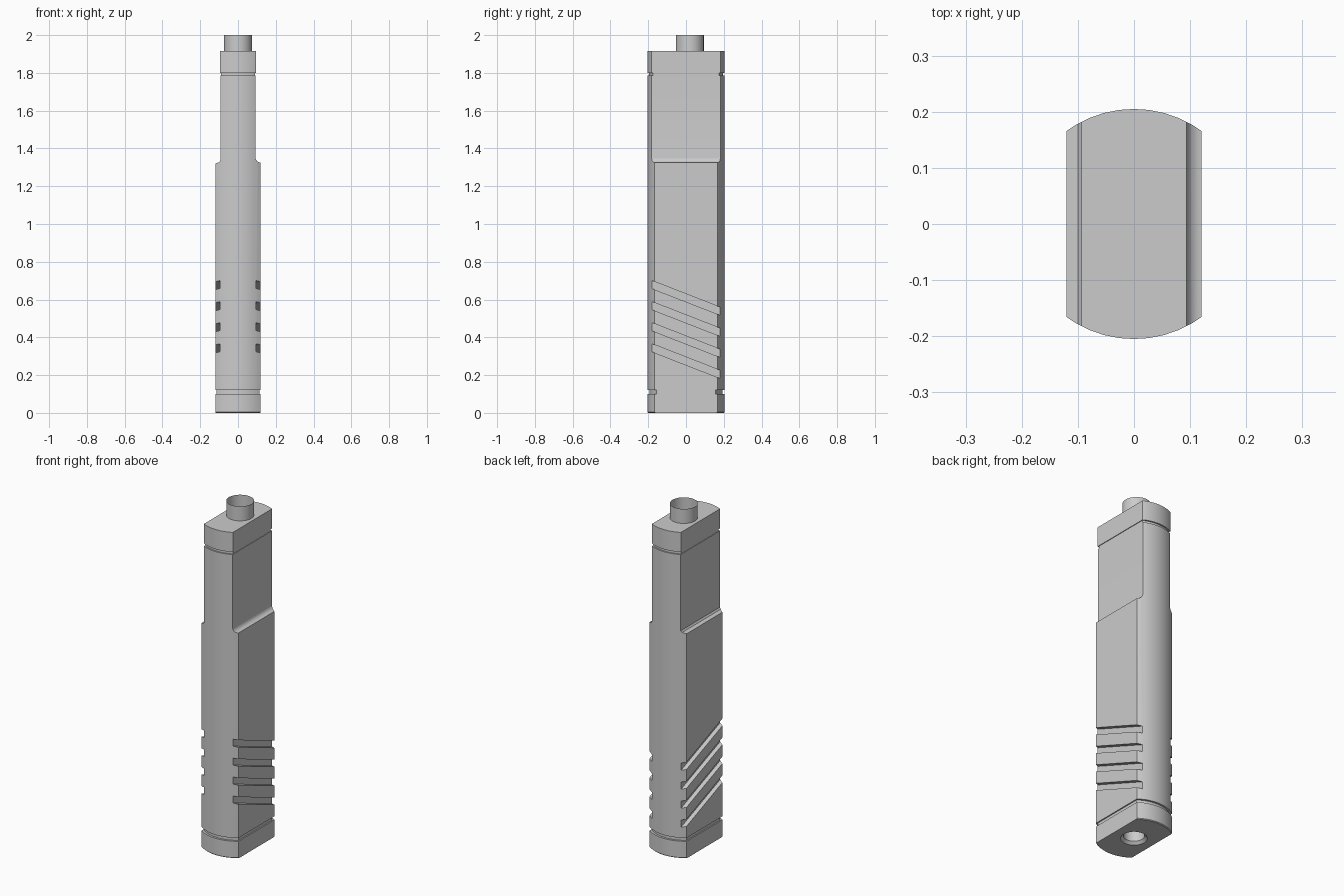
import bpy, bmesh
from math import cos, sin, pi

if "Cube" in bpy.data.objects:
    bpy.data.objects.remove(bpy.data.objects["Cube"])


def finish(name, bm):
    bmesh.ops.recalc_face_normals(bm, faces=bm.faces)
    me = bpy.data.meshes.new(name)
    bm.to_mesh(me)
    bm.free()
    ob = bpy.data.objects.new(name, me)
    bpy.context.collection.objects.link(ob)
    return ob


def lathe(name, profile, seg=48, caps=True, cy=0.0):
    """Rings of (radius, z) joined around the z axis."""
    bm = bmesh.new()
    rings = [[bm.verts.new((r * cos(2 * pi * i / seg), cy + r * sin(2 * pi * i / seg), z))
              for i in range(seg)] for r, z in profile]
    for a, b in zip(rings, rings[1:]):
        for i in range(seg):
            j = (i + 1) % seg
            bm.faces.new((a[i], a[j], b[j], b[i]))
    if caps:
        bm.faces.new(rings[0])
        bm.faces.new(rings[-1])
    return finish(name, bm)


def prism(name, points, offset):
    """Closed polygon of 3D points swept along an offset."""
    bm = bmesh.new()
    face = bm.faces.new([bm.verts.new(p) for p in points])
    ext = bmesh.ops.extrude_face_region(bm, geom=[face])["geom"]
    verts = [v for v in ext if isinstance(v, bmesh.types.BMVert)]
    bmesh.ops.translate(bm, verts=verts, vec=offset)
    return finish(name, bm)


def boolean(target, cutter, op):
    mod = target.modifiers.new("cut", 'BOOLEAN')
    mod.operation, mod.solver, mod.object = op, 'EXACT', cutter
    bpy.context.view_layer.objects.active = target
    bpy.ops.object.modifier_apply(modifier=mod.name)
    bpy.data.objects.remove(cutter, do_unlink=True)


def smooth(ob):
    bpy.ops.object.select_all(action='DESELECT')
    ob.select_set(True)
    bpy.context.view_layer.objects.active = ob
    bpy.ops.object.shade_smooth_by_angle(angle=0.5)


# Round body with a base groove and a shallow groove under the top cap
R = 0.205
body = lathe("grip_body", [
    (R - 0.004, 0), (R, 0.004), (R, 0.10), (R - 0.012, 0.10), (R - 0.012, 0.12),
    (R, 0.12), (R, 1.785), (R - 0.008, 1.785), (R - 0.008, 1.80), (R, 1.80), (R, 1.915)])

# Side silhouette: flats, base groove, filleted step to the narrower top
W, N, f = 0.12, 0.093, 0.027
lower = [(W, -0.1), (W, 0.10), (W - 0.007, 0.10), (W - 0.007, 0.12), (W, 0.12)]
fillet = [(W - f * sin(a), 1.325 + f * (1 - cos(a)))
          for a in (i * pi / 12 for i in range(7))]
upper = [(N, 1.785), (N - 0.003, 1.785), (N - 0.003, 1.80), (N + 0.001, 1.80), (N + 0.001, 2.1)]
right = lower + fillet + upper
left = lower + [(W, 1.32), (N + 0.007, 1.327), (N, 1.337)] + upper
outline = [(x, -0.3, z) for x, z in right] + [(-x, -0.3, z) for x, z in reversed(left)]
boolean(body, prism("side_flats", outline, (0, 0.6, 0)), 'INTERSECT')

# Four slanted grip slots on each flat side
slope, y0, height = -0.39, 0.25, 0.042
for side in (-1, 1):
    for k in range(4):
        zc = 0.609 - 0.1115 * k
        pts = [(side * 0.095, y, zc + slope * y + h) for y, h in
               ((-y0, -height / 2), (y0, -height / 2), (y0, height / 2), (-y0, height / 2))]
        boolean(body, prism("slot_cutter", pts, (side * 0.1, 0, 0)), 'DIFFERENCE')

# Countersunk socket in the underside
boolean(body, lathe("socket_cutter", [(0.075, -0.005), (0.055, 0.015), (0.055, 0.09)], 32),
        'DIFFERENCE')
smooth(body)

# Thin open collar on top, set slightly towards the back
collar = lathe("top_collar", [(0.074, 1.91), (0.074, 2.0)], 32, caps=False, cy=0.02)
smooth(collar)
